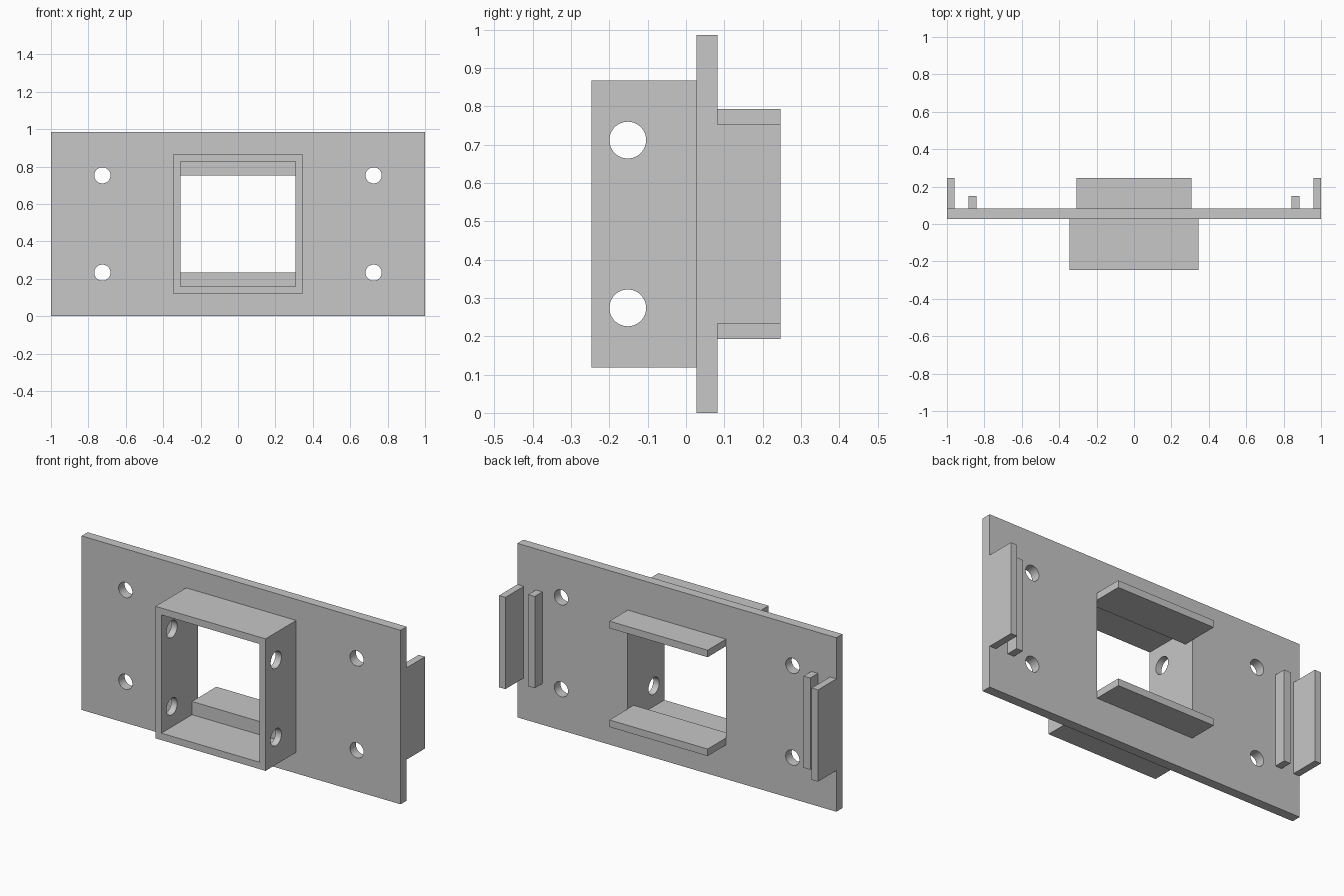
import bpy
from math import pi

if "Cube" in bpy.data.objects:
    bpy.data.objects.remove(bpy.data.objects["Cube"], do_unlink=True)

grey = bpy.data.materials.new("light_grey")
grey.use_nodes = True
GREY = (0.57, 0.57, 0.57, 1)
grey.diffuse_color = GREY
grey.node_tree.nodes["Principled BSDF"].inputs["Base Color"].default_value = GREY


def box(name, x, y, z):
    """Box from (min, max) ranges on each axis."""
    bpy.ops.mesh.primitive_cube_add(size=1, location=[sum(r) / 2 for r in (x, y, z)])
    ob = bpy.context.object
    ob.name = name
    ob.scale = [r[1] - r[0] for r in (x, y, z)]
    bpy.ops.object.transform_apply(location=True, rotation=True, scale=True)
    ob.data.materials.append(grey)
    return ob


def rod(radius, length, location, rotation):
    """Round cutter for a drilled hole."""
    bpy.ops.mesh.primitive_cylinder_add(vertices=48, radius=radius, depth=length,
                                        location=location, rotation=rotation)
    ob = bpy.context.object
    ob.name = "hole_cutter"
    ob.data.materials.append(grey)
    return ob


def cut(target, cutters):
    """Subtract the cutters from the target, then discard them."""
    bpy.context.view_layer.objects.active = target
    for cutter in cutters:
        cutter.hide_render = True
        mod = target.modifiers.new("cut", 'BOOLEAN')
        mod.operation = 'DIFFERENCE'
        mod.solver = 'EXACT'
        mod.object = cutter
        bpy.ops.object.modifier_apply(modifier=mod.name)
        bpy.data.objects.remove(cutter, do_unlink=True)
    bpy.ops.object.select_all(action='DESELECT')
    target.select_set(True)
    bpy.ops.object.shade_smooth_by_angle(angle=pi / 6)


FRONT, FACE, BACK_FACE, BACK = -0.246, 0.028, 0.082, 0.246
LOW, HIGH = 0.233, 0.753        # window height range
INNER, OUTER = 0.308, 0.345     # half widths of the socket

# Mounting plate with window and four screw holes
plate = box("mounting_plate", (-1, 1), (FACE, BACK_FACE), (0, 0.986))
cut(plate, [box("window_cutter", (-INNER, INNER), (-1, 1), (LOW, HIGH))]
    + [rod(0.043, 1, (x, 0, z), (pi / 2, 0, 0))
       for x in (-0.725, 0.725) for z in (LOW, HIGH)])

# Square socket on the front, with cross holes through both side walls
socket = box("front_socket", (-OUTER, OUTER), (FRONT, FACE), (0.119, 0.867))
cut(socket, [box("socket_cutter", (-INNER, INNER), (-1, 1), (0.158, 0.828))]
    + [rod(0.048, 2, (0, -0.152, z), (0, pi / 2, 0)) for z in (0.274, 0.712)])

# Shelves above and below the window on the back
box("upper_shelf", (-INNER, INNER), (BACK_FACE, BACK), (HIGH, 0.793))
box("lower_shelf", (-INNER, INNER), (BACK_FACE, BACK), (0.193, LOW))

# Tall end tabs and short ribs on the back, both sides
for side, s in (("left", 1), ("right", -1)):
    box(side + "_end_tab", sorted((s * 0.96, s)), (BACK_FACE, BACK), (LOW, HIGH))
    box(side + "_rib", sorted((s * 0.843, s * 0.884)), (BACK_FACE, 0.15), (LOW, HIGH))
